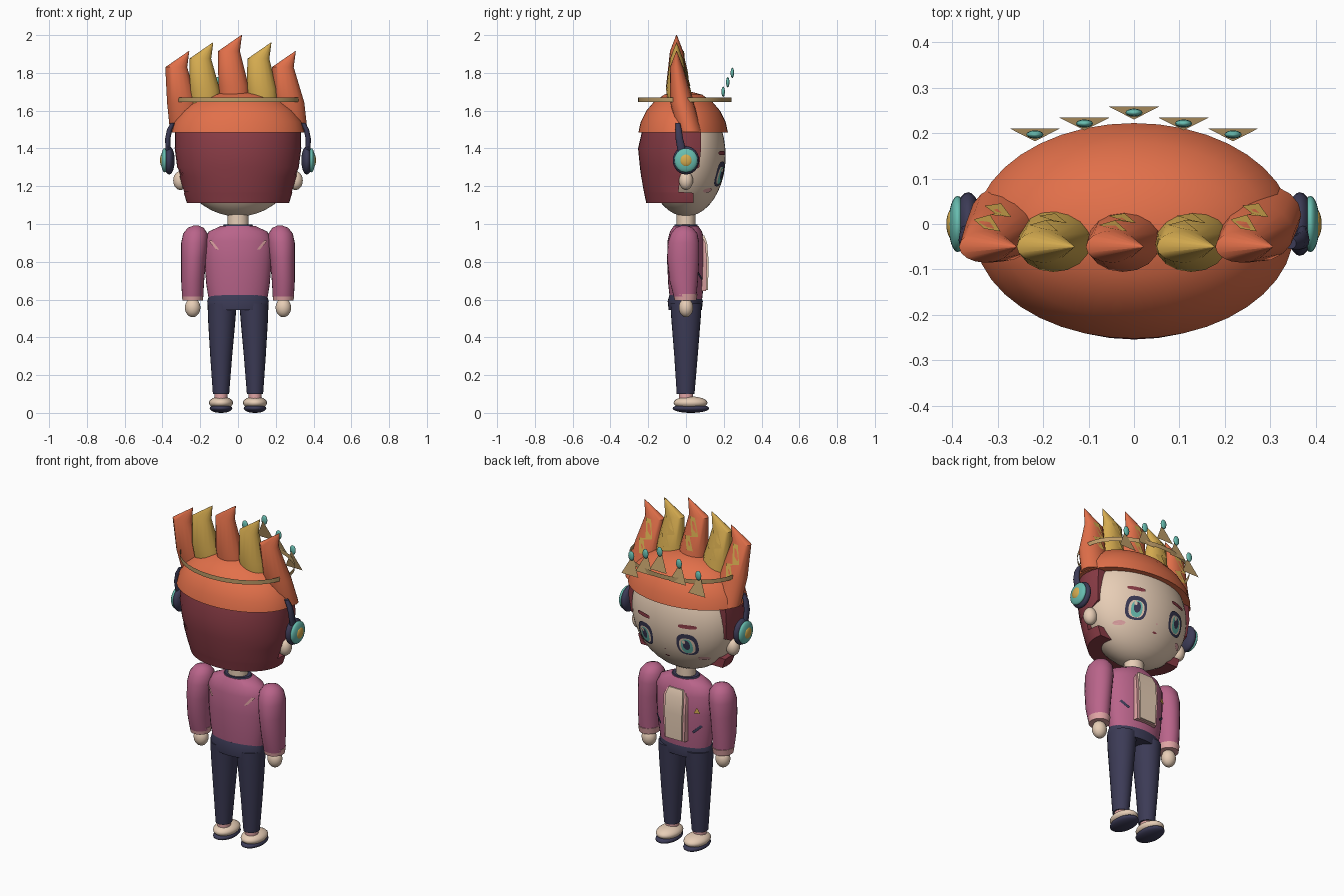
import bpy, bmesh, math
from mathutils import Vector

old = bpy.data.objects.get("Cube")
if old:
    bpy.data.objects.remove(old, do_unlink=True)


def material(name, hexcode):
    srgb = [int(hexcode[i:i + 2], 16) / 255 for i in (0, 2, 4)]
    col = [c / 12.92 if c < 0.04 else ((c + 0.055) / 1.055) ** 2.4 for c in srgb] + [1]
    m = bpy.data.materials.new(name)
    m.use_nodes = True
    m.diffuse_color = col
    m.node_tree.nodes["Principled BSDF"].inputs["Base Color"].default_value = col
    return m


SKIN = material("skin cream", "ead0b8")
RED = material("dark red", "8a3c46")
ORANGE = material("orange", "e2704a")
GOLD = material("gold", "d6ac50")
TAN = material("tan metal", "bd9c68")
PINK = material("jacket pink", "b9648a")
BLUSH = material("pale pink", "e0a4a4")
NAVY = material("navy", "3c3b56")
TEAL = material("teal", "68bdb0")


def finish(name, bm, mat, smooth=40, facing=None):
    if facing:  # open plate: turn every face the given way
        for f in bm.faces:
            f.normal_update()
            if f.normal.dot(Vector(facing)) < 0:
                f.normal_flip()
    else:
        bmesh.ops.recalc_face_normals(bm, faces=bm.faces[:])
    me = bpy.data.meshes.new(name)
    bm.to_mesh(me)
    bm.free()
    me.materials.append(mat)
    ob = bpy.data.objects.new(name, me)
    bpy.context.collection.objects.link(ob)
    if smooth:
        bpy.ops.object.select_all(action='DESELECT')
        ob.select_set(True)
        bpy.context.view_layer.objects.active = ob
        bpy.ops.object.shade_smooth_by_angle(angle=math.radians(smooth))
    return ob


def skin_loops(bm, loops, cap=True):
    rows = [[bm.verts.new(p) for p in loop] for loop in loops]
    for a, b in zip(rows, rows[1:]):
        for i in range(len(a)):
            j = (i + 1) % len(a)
            bm.faces.new((a[i], a[j], b[j], b[i]))
    if cap:
        bm.faces.new(rows[0])
        bm.faces.new(rows[-1])


def loft(name, rings, mat, n=24, cap=True, smooth=40):
    """Stack of ellipses given as (x, y, z, rx, ry)."""
    bm = bmesh.new()
    angles = [2 * math.pi * i / n for i in range(n)]
    skin_loops(bm, [[(x + rx * math.cos(a), y + ry * math.sin(a), z) for a in angles]
                    for x, y, z, rx, ry in rings], cap)
    return finish(name, bm, mat, smooth)


def ball(name, center, radii, mat, n=24):
    bm = bmesh.new()
    bmesh.ops.create_uvsphere(bm, u_segments=n, v_segments=n // 2, radius=1)
    for v in bm.verts:
        v.co = Vector(c + r * k for c, r, k in zip(center, radii, v.co))
    return finish(name, bm, mat, 60)


def plate(name, pts, mat, facing):
    bm = bmesh.new()
    bm.faces.new([bm.verts.new(p) for p in pts])
    return finish(name, bm, mat, 0, facing)


HEAD, HEAD_R = (0, 0, 1.36), (0.32, 0.21, 0.32)


def face_y(x, z):
    k = 1 - (x / HEAD_R[0]) ** 2 - ((z - HEAD[2]) / HEAD_R[2]) ** 2
    return HEAD_R[1] * math.sqrt(max(k, 0))


def face_patch(name, x, z, rx, rz, mat, lift, power=1.0, n=24):
    """Rounded patch wrapped onto the face."""
    bm = bmesh.new()
    mid = bm.verts.new((x, face_y(x, z) + lift, z))
    rim = []
    for i in range(n):
        c, s = math.cos(2 * math.pi * i / n), math.sin(2 * math.pi * i / n)
        px = x + rx * math.copysign(abs(c) ** power, c)
        pz = z + rz * math.copysign(abs(s) ** power, s)
        rim.append(bm.verts.new((px, face_y(px, pz) + lift, pz)))
    for i in range(n):
        bm.faces.new((mid, rim[i], rim[(i + 1) % n]))
    finish(name, bm, mat, 0, (0, 1, 0))


# Head, neck and cap of hair
ball("head", HEAD, HEAD_R, SKIN, 40)
loft("neck", [(0, 0, 0.95, 0.055, 0.05), (0, 0, 1.08, 0.055, 0.05)], SKIN)
loft("hair_cap", [(0, -0.015, 1.485, 0.352, 0.237), (0, -0.015, 1.54, 0.338, 0.225),
                  (0, -0.015, 1.6, 0.295, 0.195), (0, -0.015, 1.65, 0.235, 0.152),
                  (0, -0.015, 1.685, 0.15, 0.1), (0, -0.015, 1.703, 0.04, 0.03)], ORANGE, 40)

# Back hair: ellipse arcs closed by a straight front edge
bm = bmesh.new()
loops = []
for z, rx, ry, front in [(1.11, 0.27, 0.21, 0.04), (1.165, 0.288, 0.222, 0.04), (1.17, 0.29, 0.223, -0.04),
                         (1.25, 0.312, 0.237, -0.03), (1.3, 0.322, 0.244, 0.07),
                         (1.4, 0.335, 0.254, 0.08), (1.49, 0.333, 0.233, 0.08)]:
    a0 = math.asin(front / ry)
    angles = [a0 - (math.pi + 2 * a0) * i / 24 for i in range(25)]
    loops.append([(rx * math.cos(a), ry * math.sin(a), z) for a in angles])
skin_loops(bm, loops)
finish("back_hair", bm, RED, 35)


# Flame locks with a bent tip and a zigzag stripe
def lock(x, z, base_x, base_z, base_y, mat, label):
    lo, hi = Vector((base_x, base_y, base_z)), Vector((x, -0.05, z))
    mid = lo.lerp(hi, 0.45) + Vector((0.12 * (base_x - x), -0.01, 0))
    rings = [(*lo, 0.08, 0.065), (*mid, 0.08, 0.062), (*hi, 0.058, 0.035),
             (x + 0.067, -0.05, z + 0.085, 0.002, 0.002)]
    loft("hair_lock_" + label, rings, mat, 16)
    bm = bmesh.new()
    rows = []
    for t, shift in [(0.0, -0.015), (0.4, 0.02), (0.45, -0.025), (1, 0.015)]:
        c = mid.lerp(hi, t)
        rx, ry = 0.08 - 0.022 * t, 0.062 - 0.027 * t
        rows.append([bm.verts.new((c.x + d, c.y + ry * math.sqrt(1 - (d / rx) ** 2) + 0.005, c.z))
                     for d in (shift - 0.018, shift + 0.018)])
    for a, b in zip(rows, rows[1:]):
        bm.faces.new((a[0], a[1], b[1], b[0]))
    finish("lock_stripe_" + label, bm, GOLD, 0, (0, 1, 0.2))


lock(-0.327, 1.83, -0.28, 1.49, 0.02, ORANGE, "far_right")
lock(-0.200, 1.875, -0.165, 1.58, -0.02, GOLD, "right")
lock(-0.048, 1.915, -0.012, 1.58, -0.02, ORANGE, "middle")
lock(0.108, 1.875, 0.135, 1.58, -0.02, GOLD, "left")
lock(0.237, 1.83, 0.288, 1.49, 0.02, ORANGE, "far_left")

# Crown: thin hoop, leaning points and gems
loft("crown_hoop", [(0, -0.006, 1.645, 0.33, 0.248), (0, -0.006, 1.67, 0.33, 0.248)], TAN, 48, cap=False)
for i in range(-2, 3):
    x, y, top = 0.109 * i, 0.245 - 0.024 * abs(i), 1.8 - 0.05 * abs(i)
    plate("crown_point", [(x - 0.055, y + 0.013, top - 0.11), (x + 0.055, y + 0.013, top - 0.11),
                          (x, y - 0.015, top)], TAN, (0, 1, 0))
    ball("crown_gem", (x, y, top), (0.019, 0.009, 0.028), TEAL, 12)

# Face
for s in (-1, 1):
    x = 0.135 * s
    face_patch("eye_outline", x, 1.265, 0.058, 0.066, NAVY, 0.004, 0.75)
    face_patch("eye_white", x, 1.258, 0.043, 0.048, SKIN, 0.006, 0.8)
    face_patch("iris", x, 1.257, 0.031, 0.045, TEAL, 0.008, 0.85)
    face_patch("pupil", x, 1.265, 0.019, 0.03, NAVY, 0.010)
    face_patch("eye_glint", x + 0.012, 1.285, 0.009, 0.011, SKIN, 0.012)
    face_patch("eyebrow", x * 1.05, 1.375, 0.05, 0.011, RED, 0.005, 0.6)
    face_patch("cheek", 0.2 * s, 1.178, 0.027, 0.012, BLUSH, 0.005)
face_patch("mouth", 0, 1.165, 0.014, 0.005, RED, 0.004)
face_patch("nose", 0, 1.21, 0.006, 0.004, BLUSH, 0.004)

# Torso, collar, shirt front and belt
loft("jacket", [(0, 0, 0.6, 0.155, 0.085), (0, 0, 0.68, 0.168, 0.094), (0, 0, 0.8, 0.178, 0.1),
                (0, 0, 0.91, 0.18, 0.098), (0, 0, 0.96, 0.155, 0.085), (0, 0, 0.99, 0.09, 0.065)], PINK, 32)
loft("collar", [(0, 0, 0.975, 0.092, 0.067), (0, 0, 0.997, 0.075, 0.06)], NAVY)
loft("hips", [(0, -0.004, 0.545, 0.158, 0.088), (0, -0.004, 0.59, 0.163, 0.093),
              (0, -0.004, 0.625, 0.152, 0.084)], NAVY, 32)
for name, w, y, z0, z1, mat in [("lapels", 0.085, 0.099, 0.645, 0.93, BLUSH),
                                ("shirt_front", 0.066, 0.108, 0.65, 0.94, SKIN)]:
    loops = [[(sx * w * k, yy, z) for sx, yy in ((-1, 0.05), (1, 0.05), (0.85, y + d), (-0.85, y + d))]
             for z, k, d in ((z0, 0.9, 0.008), (0.8, 1, 0.012), (0.9, 1, 0.004), (z1, 0.8, -0.012))]
    bm = bmesh.new()
    skin_loops(bm, loops)
    finish(name, bm, mat, 30)
plate("badge", [(-0.145, 0.074, 0.82), (-0.11, 0.086, 0.82), (-0.127, 0.08, 0.855)], GOLD, (0, 1, 0))
for s in (-1, 1):
    plate("pocket_slit", [(s * 0.10, 0.087, 0.71), (s * 0.11, 0.084, 0.70),
                          (s * 0.15, 0.058, 0.74), (s * 0.14, 0.065, 0.75)], NAVY, (0, 1, 0))
    plate("back_mark", [(s * 0.155, -0.061, 0.91), (s * 0.14, -0.070, 0.915),
                        (s * 0.1, -0.088, 0.865), (s * 0.115, -0.083, 0.865)], BLUSH, (0, -1, 0))

# Paired parts
for s, side in ((-1, "right"), (1, "left")):
    loft(side + "_sleeve", [(s * 0.24, -0.005, 0.615, 0.056, 0.06), (s * 0.24, -0.012, 0.7, 0.061, 0.075),
                            (s * 0.235, -0.015, 0.82, 0.066, 0.085), (s * 0.23, -0.013, 0.9, 0.071, 0.083),
                            (s * 0.226, -0.01, 0.95, 0.064, 0.07), (s * 0.224, -0.01, 0.98, 0.042, 0.045),
                            (s * 0.222, -0.01, 0.992, 0.012, 0.014)], PINK)
    loft(side + "_cuff", [(s * 0.24, -0.003, 0.595, 0.054, 0.058), (s * 0.24, -0.003, 0.63, 0.058, 0.064)], BLUSH)
    ball(side + "_hand", (s * 0.24, 0, 0.557), (0.041, 0.038, 0.05), SKIN)
    loft(side + "_leg", [(s * 0.09, -0.002, 0.1, 0.043, 0.047), (s * 0.089, 0, 0.3, 0.058, 0.062),
                         (s * 0.086, 0, 0.5, 0.073, 0.078), (s * 0.084, 0, 0.58, 0.077, 0.083)], NAVY)
    loft(side + "_sock", [(s * 0.09, 0, 0.06, 0.035, 0.038), (s * 0.09, 0, 0.105, 0.035, 0.038)], BLUSH)
    ball(side + "_shoe", (s * 0.09, 0.024, 0.053), (0.064, 0.09, 0.034), SKIN)
    ball(side + "_sole", (s * 0.09, 0.026, 0.024), (0.06, 0.097, 0.024), NAVY)
    ball(side + "_ear", (s * 0.305, 0, 1.23), (0.038, 0.037, 0.05), SKIN)

    # Headphone cup, disc, centre and arm
    ball(side + "_ear_cushion", (s * 0.365, 0, 1.337), (0.03, 0.07, 0.075), NAVY)
    ball(side + "_ear_disc", (s * 0.388, 0, 1.337), (0.02, 0.062, 0.064), TEAL)
    ball(side + "_ear_centre", (s * 0.4, 0, 1.337), (0.013, 0.033, 0.034), GOLD)
    loft(side + "_headphone_arm", [(s * 0.37, -0.02, 1.38, 0.013, 0.024), (s * 0.372, -0.035, 1.45, 0.014, 0.02),
                                   (s * 0.362, -0.04, 1.5, 0.014, 0.017), (s * 0.345, -0.043, 1.535, 0.012, 0.012)],
         NAVY, 12)
